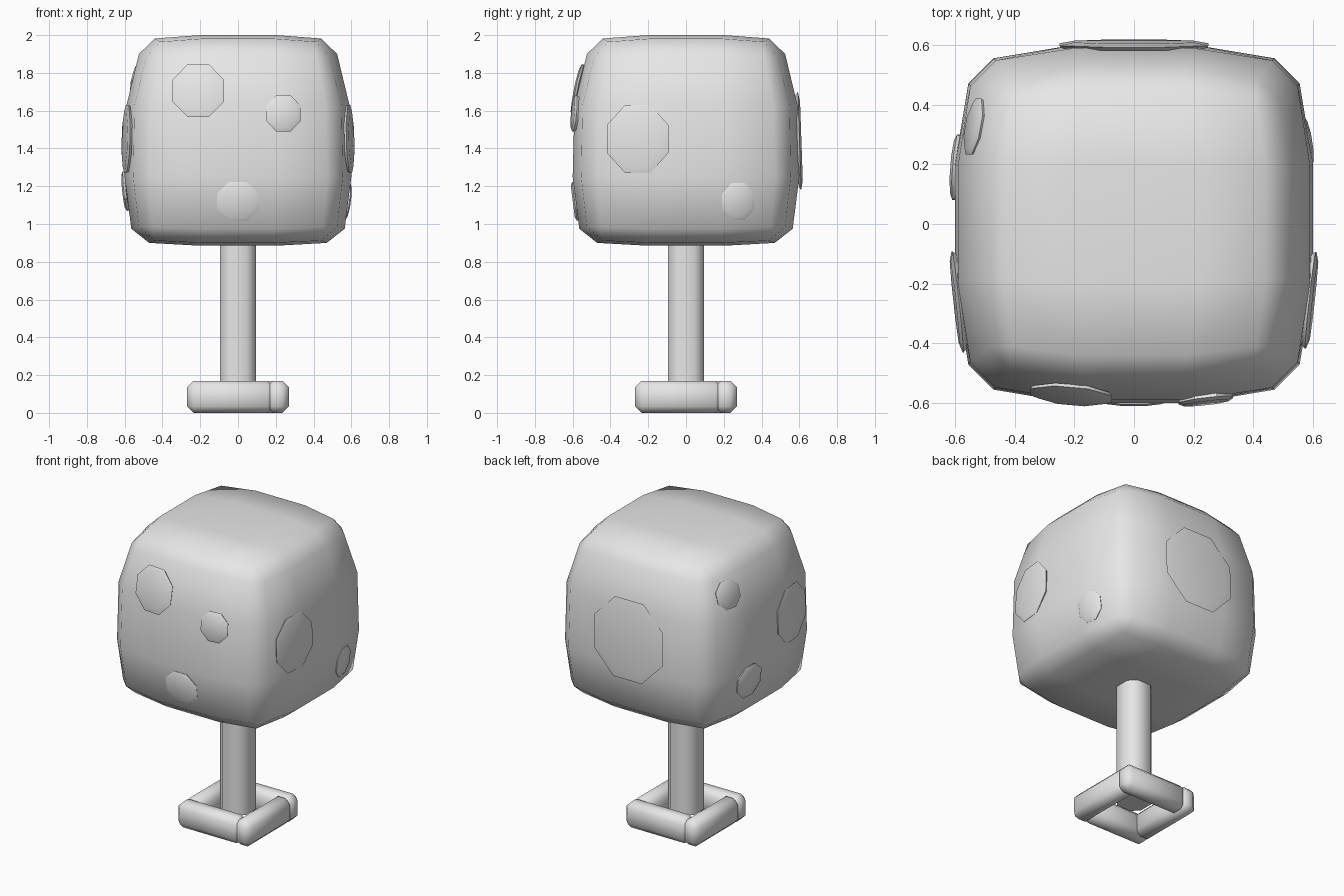
import bpy
import bmesh
import math
from mathutils import Matrix, Vector
from mathutils.bvhtree import BVHTree

if "Cube" in bpy.data.objects:
    bpy.data.objects.remove(bpy.data.objects["Cube"], do_unlink=True)

grey = bpy.data.materials.new("plain grey")
grey.use_nodes = True
grey.diffuse_color = (0.8, 0.8, 0.8, 1)
grey.node_tree.nodes["Principled BSDF"].inputs["Base Color"].default_value = (0.8, 0.8, 0.8, 1)


def finish(bm, name, angle):
    """Turn a bmesh into a shaded object."""
    bmesh.ops.recalc_face_normals(bm, faces=bm.faces)
    mesh = bpy.data.meshes.new(name)
    bm.to_mesh(mesh)
    bm.free()
    mesh.materials.append(grey)
    obj = bpy.data.objects.new(name, mesh)
    bpy.context.collection.objects.link(obj)
    bpy.ops.object.select_all(action="DESELECT")
    obj.select_set(True)
    bpy.context.view_layer.objects.active = obj
    bpy.ops.object.shade_smooth_by_angle(angle=math.radians(angle))


def chamfered_box(name, low, high, width, upright_only=False, turn=0):
    """Box between two corners, chamfered, turned about the z axis."""
    low, high = Vector(low), Vector(high)
    bm = bmesh.new()
    bmesh.ops.create_cube(bm, size=1)
    for v in bm.verts:
        v.co = (low + high) / 2 + v.co * (high - low)
    edges = [e for e in bm.edges
             if not upright_only or abs(e.verts[0].co.z - e.verts[1].co.z) > 0.1]
    bmesh.ops.bevel(bm, geom=edges, offset=width, segments=1, affect="EDGES")
    bm.transform(Matrix.Rotation(turn, 4, "Z"))
    return finish(bm, name, 60)


# Crown: bulging chamfered cube, skinned over points with fourfold symmetry
# Each pair is (reach from the axis, sideways, height)
side_points = [(0.525, 0.18, 1.9), (0.485, 0.415, 1.885),
               (0.59, 0.195, 1.63), (0.548, 0.463, 1.63),
               (0.6, 0.2, 1.25), (0.555, 0.47, 1.25),
               (0.565, 0.19, 0.975), (0.525, 0.45, 0.985)]
cap_points = [(0.2, 0.2, 2.0), (0.44, 0.18, 1.982), (0.41, 0.41, 1.965),
              (0.2, 0.2, 0.885), (0.47, 0.19, 0.9), (0.44, 0.44, 0.912)]
bm = bmesh.new()
for quarter in range(4):
    turn = Matrix.Rotation(quarter * math.pi / 2, 3, "Z")
    for reach, sideways, z in side_points + cap_points:
        for mirror in (-1, 1):
            bm.verts.new(turn @ Vector((reach, mirror * sideways, z)))
bmesh.ops.remove_doubles(bm, verts=bm.verts, dist=0.001)
bmesh.ops.convex_hull(bm, input=bm.verts)
bmesh.ops.join_triangles(bm, faces=bm.faces, angle_face_threshold=0.4,
                         angle_shape_threshold=0.8)
surface = BVHTree.FromBMesh(bm)
finish(bm, "crown", 89)

# Trunk
chamfered_box("trunk", (-0.095, -0.095, 0.1), (0.095, 0.095, 0.95), 0.045, True)

# Base frame: four bars, each butting into the next
for i, side in enumerate(["front", "left", "back", "right"]):
    chamfered_box("base_bar_" + side, (-0.27, -0.27, 0), (0.19, -0.15, 0.17),
                  0.035, turn=i * math.pi / 2)


def spot(name, outward, along, z, half_width, half_height):
    """Eight-sided thin disc lying on one side of the crown."""
    outward = Vector(outward)
    side = Vector((abs(outward.y), abs(outward.x), 0))
    up = Vector((0, 0, 1))

    def on_crown(a, b):
        origin = outward * 2 + side * (along + a) + up * (z + b)
        return surface.ray_cast(origin, -outward)[0]

    across = (on_crown(half_width, 0) - on_crown(-half_width, 0)).normalized()
    rise = (on_crown(0, half_height) - on_crown(0, -half_height)).normalized()
    normal = across.cross(rise).normalized()
    if normal.dot(outward) < 0:
        normal.negate()
    centre = on_crown(0, 0)
    bm = bmesh.new()
    # Tucked-in back, widest rim, then a slightly raised face
    rings = []
    for scale, offset in ((0.94, -0.006), (1, 0.006), (0.8, 0.016)):
        ring = []
        for k in range(8):
            a = math.pi * (k + 0.5) / 4
            reach = scale / math.cos(math.pi / 8)
            ring.append(bm.verts.new(centre + normal * offset
                                     + across * half_width * reach * math.cos(a)
                                     + rise * half_height * reach * math.sin(a)))
        rings.append(ring)
    for lower, upper in zip(rings, rings[1:]):
        for k in range(8):
            j = (k + 1) % 8
            bm.faces.new((lower[k], lower[j], upper[j], upper[k]))
    bm.faces.new(rings[0])
    bm.faces.new(rings[-1])
    finish(bm, name, 40)


# Spots on the four sides of the crown
front, back, left, right = (0, -1, 0), (0, 1, 0), (1, 0, 0), (-1, 0, 0)
spot("front_spot_upper", front, -0.21, 1.705, 0.137, 0.142)
spot("front_spot_middle", front, 0.24, 1.585, 0.092, 0.096)
spot("front_spot_lower", front, 0, 1.12, 0.112, 0.105)
spot("left_spot_large", left, -0.255, 1.45, 0.163, 0.18)
spot("left_spot_small", left, 0.275, 1.12, 0.086, 0.098)
spot("right_spot_large", right, -0.26, 1.45, 0.17, 0.18)
spot("right_spot_lower", right, 0.19, 1.175, 0.11, 0.105)
spot("right_spot_upper", right, 0.325, 1.78, 0.095, 0.09)
spot("back_spot", back, 0, 1.44, 0.25, 0.26)
